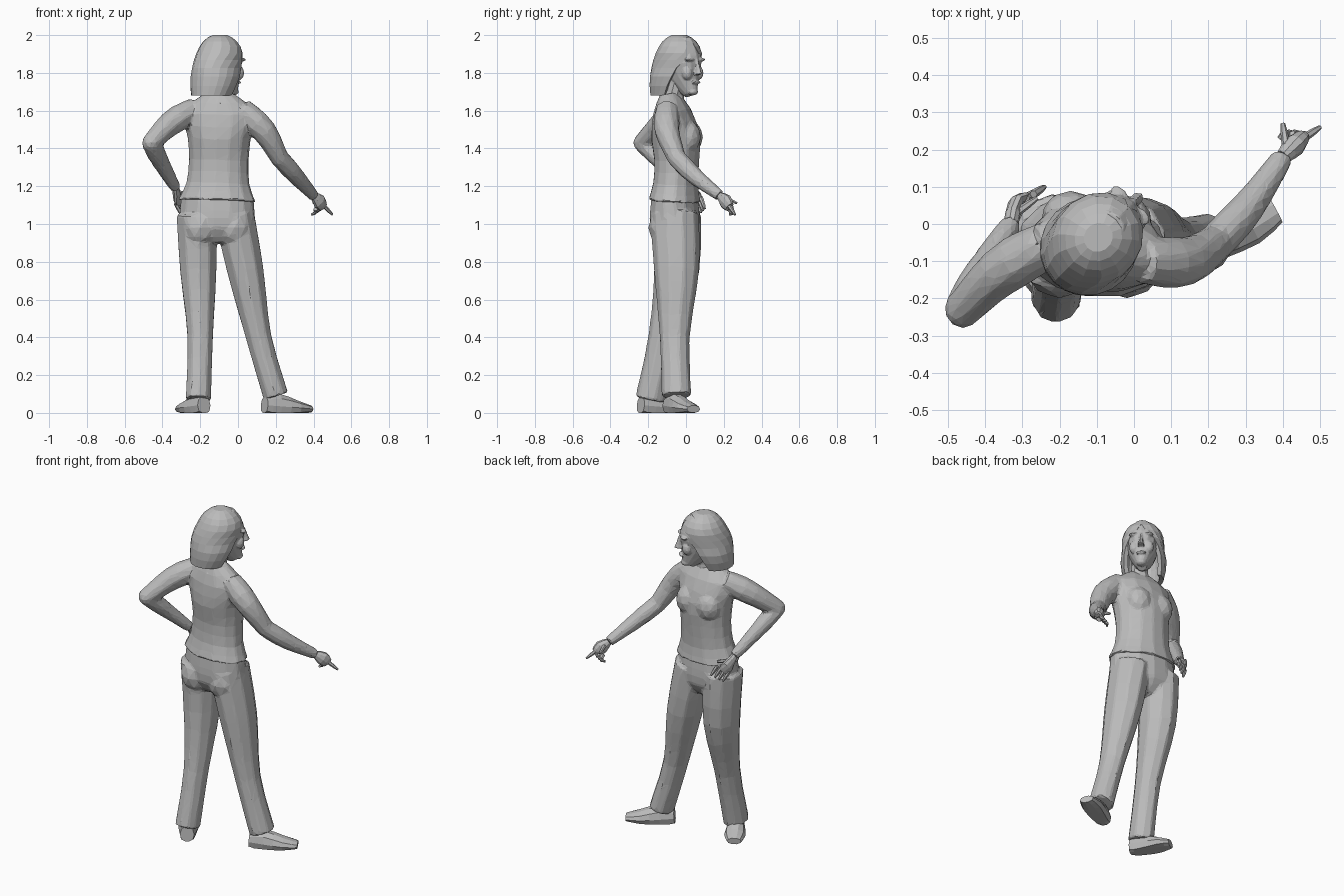
import bpy, bmesh, math
from mathutils import Vector, Matrix

cube = bpy.data.objects.get("Cube")
if cube:
    bpy.data.objects.remove(cube)

SHADE = (0.5, 0.5, 0.5, 1)
grey = bpy.data.materials.new("plain grey")
grey.use_nodes = True
grey.diffuse_color = SHADE
grey.node_tree.nodes["Principled BSDF"].inputs["Base Color"].default_value = SHADE

UP = Vector((0, 0, 1))
ACROSS = Vector((1, 0, 0))
HEAD = Matrix.Translation((-.11, -.05, 0)) @ Matrix.Rotation(math.radians(-45), 4, 'Z')


def finish(name, bm, place=Matrix()):
    bm.transform(place)
    bmesh.ops.recalc_face_normals(bm, faces=bm.faces)
    mesh = bpy.data.meshes.new(name)
    bm.to_mesh(mesh)
    bm.free()
    mesh.materials.append(grey)
    part = bpy.data.objects.new(name, mesh)
    bpy.context.collection.objects.link(part)
    return part


def fuse(name, parts, voxel, ratio):
    """Melt overlapping parts into one skin, then cut it down to large facets."""
    bm = bmesh.new()
    for part in parts:
        bm.from_mesh(part.data)
        bpy.data.objects.remove(part)
    whole = finish(name, bm)
    skin = whole.modifiers.new("skin", 'REMESH')
    skin.mode = 'VOXEL'
    skin.voxel_size = voxel
    soften = whole.modifiers.new("soften", 'SMOOTH')
    soften.iterations = 3
    facets = whole.modifiers.new("facets", 'DECIMATE')
    facets.ratio = ratio


def blend(values, t):
    """Smooth curve through evenly spaced values, t running from start to end."""
    last = len(values) - 1
    i = min(int(t * last), last - 1)
    f = t * last - i
    before, a, b, after = [values[max(0, min(last, i + k))] for k in (-1, 0, 1, 2)]
    slope_a, slope_b = (b - before) / 2, (after - a) / 2
    ease = f * f * (3 - 2 * f)
    return (a * (1 - ease) + b * ease
            + slope_a * (f * (1 - f) ** 2) - slope_b * (f * f * (1 - f)))


def bridge(bm, rings, closed):
    for lower, upper in zip(rings, rings[1:]):
        count = len(lower)
        for k in range(count if closed else count - 1):
            j = (k + 1) % count
            bm.faces.new((lower[k], lower[j], upper[j], upper[k]))


def sweep(name, path, widths, depths=None, sides=10, steps=6, side=None, place=Matrix()):
    """Loft faceted oval rings along a path; sizes are half widths from start to end."""
    bm = bmesh.new()
    path = [Vector(p) for p in path]
    whole = (path[-1] - path[0]).normalized()
    side = side or (ACROSS if abs(whole.z) > .9 else UP)
    centres = [blend(path, i / steps) for i in range(steps + 1)]
    rings = []
    for i, centre in enumerate(centres):
        along = (centres[min(i + 1, steps)] - centres[max(i - 1, 0)]).normalized()
        u = (side - along * side.dot(along)).normalized()
        v = along.cross(u)
        width = blend(widths, i / steps)
        depth = blend(depths or widths, i / steps)
        ring = []
        for k in range(sides):
            angle = math.tau * (k + .5) / sides
            point = centre + u * width * math.cos(angle) + v * depth * math.sin(angle)
            point.z = max(point.z, 0)
            ring.append(bm.verts.new(point))
        rings.append(ring)
    bridge(bm, rings, True)
    bm.faces.new(rings[0])
    bm.faces.new(rings[-1])
    return finish(name, bm, place)


def blob(name, centre, size, place=Matrix()):
    bm = bmesh.new()
    bmesh.ops.create_icosphere(bm, subdivisions=2, radius=1)
    bm.transform(Matrix.Translation(centre) @ Matrix.Diagonal((*size, 1)))
    return finish(name, bm, place)


# Upper body: fitted top, turned slightly to the left
TURNED = Vector((1, -.15, 0))
upper = [sweep("shirt", [(-.11, -.06, 1.12), (-.1, -.05, 1.4), (-.1, -.09, 1.69)],
               (.21, .17, .16, .17, .19, .08), (.14, .12, .12, .13, .1, .05),
               sides=14, steps=10, side=TURNED)]
for label, x, y in (("left", -.03, .01), ("right", -.17, .02)):
    upper.append(blob(label + "_bust", (x, y, 1.46), (.08, .07, .09)))

# Arms: one hand on the hip, the other reaching out
ARMS = {
    "right": ((-.23, -.05, 1.61), (-.36, -.13, 1.53), (-.46, -.23, 1.43),
              (-.41, -.13, 1.33), (-.33, 0, 1.19)),
    "left": ((.02, -.1, 1.61), (.14, -.1, 1.49), (.22, -.05, 1.35),
             (.31, .05, 1.25), (.4, .18, 1.15)),
}
for label, joints in ARMS.items():
    upper.append(sweep(label + "_upper_arm", joints[:3], (.06, .07, .06, .05)))
    upper.append(sweep(label + "_forearm", joints[2:], (.05, .05, .04, .03)))
    upper.append(blob(label + "_elbow", joints[2], (.05, .05, .05)))
fuse("top_and_arms", upper, .01, .08)

# Trousers: hips, seat and two legs
lower = [sweep("trouser_hips", [(-.11, -.06, .9), (-.11, -.06, 1.16)],
               (.08, .19, .2, .19), (.08, .13, .13, .12), sides=14, side=TURNED)]
for label, x in (("left", -.02), ("right", -.2)):
    lower.append(blob(label + "_seat", (x, -.1, .98), (.1, .1, .11)))
LEGS = {
    "right": [(-.21, -.19, .07), (-.2, -.12, .4), (-.21, -.05, .75), (-.22, -.05, 1.05)],
    "left": [(.2, -.05, .09), (.11, -.06, .4), (.04, -.05, .75), (-.02, -.06, 1.05)],
}
for label, path in LEGS.items():
    lower.append(sweep(label + "_trouser_leg", path,
                       (.07, .07, .1, .11), (.08, .08, .12, .13), steps=9))
fuse("trousers", lower, .01, .05)

# Shoes, flat on the ground, running from heel to toe
SHOES = {
    "right": [(-.18, -.24, .04), (-.3, -.04, .02)],
    "left": [(.14, -.09, .04), (.38, .04, .02)],
}
for label, path in SHOES.items():
    sweep(label + "_shoe", path, (.05, .07, .04, .02), (.04, .05, .06, .04))


# Hands: a palm and tapering fingers
def finger(name, *path):
    sweep(name, path, (.011, .011, .006), sides=6, steps=3)


sweep("right_palm", [ARMS["right"][-1], (-.32, .05, 1.14), (-.3, .07, 1.11)],
      (.02, .04, .03), (.02, .02, .01), steps=4)
for i in range(4):
    base = Vector((-.33, .05, 1.11)) + i * Vector((.02, .01, .01))
    finger(f"right_finger_{i}", base, base + Vector((.03, .02, -.06)))
finger("right_thumb", (-.33, .02, 1.17), (-.26, .07, 1.16))
sweep("left_palm", [ARMS["left"][-1], (.43, .21, 1.12), (.45, .23, 1.09)],
      (.02, .04, .03), (.02, .03, .02), steps=4)
finger("left_pointing_finger", (.44, .22, 1.11), (.5, .26, 1.05))
finger("left_thumb", (.41, .2, 1.14), (.4, .27, 1.11))
for i in range(3):
    base = Vector((.44, .22, 1.1)) - i * Vector((.015, 0, .01))
    finger(f"left_curled_finger_{i}", base, base + Vector((0, .03, -.02)),
           base + Vector((-.02, .01, -.03)))

# Neck and head, the head turned to the left
sweep("neck", [(-.1, -.08, 1.62), (-.08, -.04, 1.77)], (.08, .05, .05), steps=4)
face = [sweep("skull", [(0, .11, 1.69), (0, .05, 1.8), (0, .04, 1.89), (0, .02, 1.97)],
              (.03, .08, .09, .06), (.04, .11, .11, .08), sides=14, steps=8, place=HEAD),
        sweep("nose", [(0, .16, 1.79), (0, .15, 1.87)], (.02, .01, .01), (.03, .02, .01),
              sides=6, steps=3, place=HEAD),
        blob("lips", (0, .15, 1.75), (.03, .01, .01), HEAD),
        blob("chin", (0, .12, 1.7), (.03, .03, .02), HEAD)]
for label, s in (("left", 1), ("right", -1)):
    face.append(blob(label + "_brow", (s * .04, .14, 1.87), (.03, .02, .01), HEAD))
    face.append(blob(label + "_cheek", (s * .04, .12, 1.8), (.03, .03, .04), HEAD))
fuse("head", face, .005, .12)

# Bobbed hair: rings from crown to tips, left open around the face
ROWS, COLUMNS = 9, 14
bm = bmesh.new()
rings = []
for i in range(ROWS + 1):
    t = (i / ROWS) ** 1.5
    dome = math.sqrt(1 - max(0, .95 - t / .4) ** 2)
    width = dome * blend((.12, .12, .12, .13, .11), t)
    depth = dome * blend((.13, .13, .14, .13, .11), t)
    forward = blend((.02, .02, 0, -.02, -.04), t)
    opening = max(0, blend((0, 5, 45, 55, 65), t))
    ring = []
    for k in range(COLUMNS + 1):
        angle = math.radians(90 + opening + (360 - 2 * opening) * k / COLUMNS)
        ring.append(bm.verts.new((width * math.cos(angle),
                                  forward + depth * math.sin(angle), 2 - .32 * t)))
    rings.append(ring)
bridge(bm, rings, False)
bm.faces.new(rings[0][:-1])
bmesh.ops.remove_doubles(bm, verts=bm.verts, dist=.001)
hair = finish("bobbed_hair", bm, HEAD)
shell = hair.modifiers.new("thickness", 'SOLIDIFY')
shell.thickness = .025
shell.offset = -1
